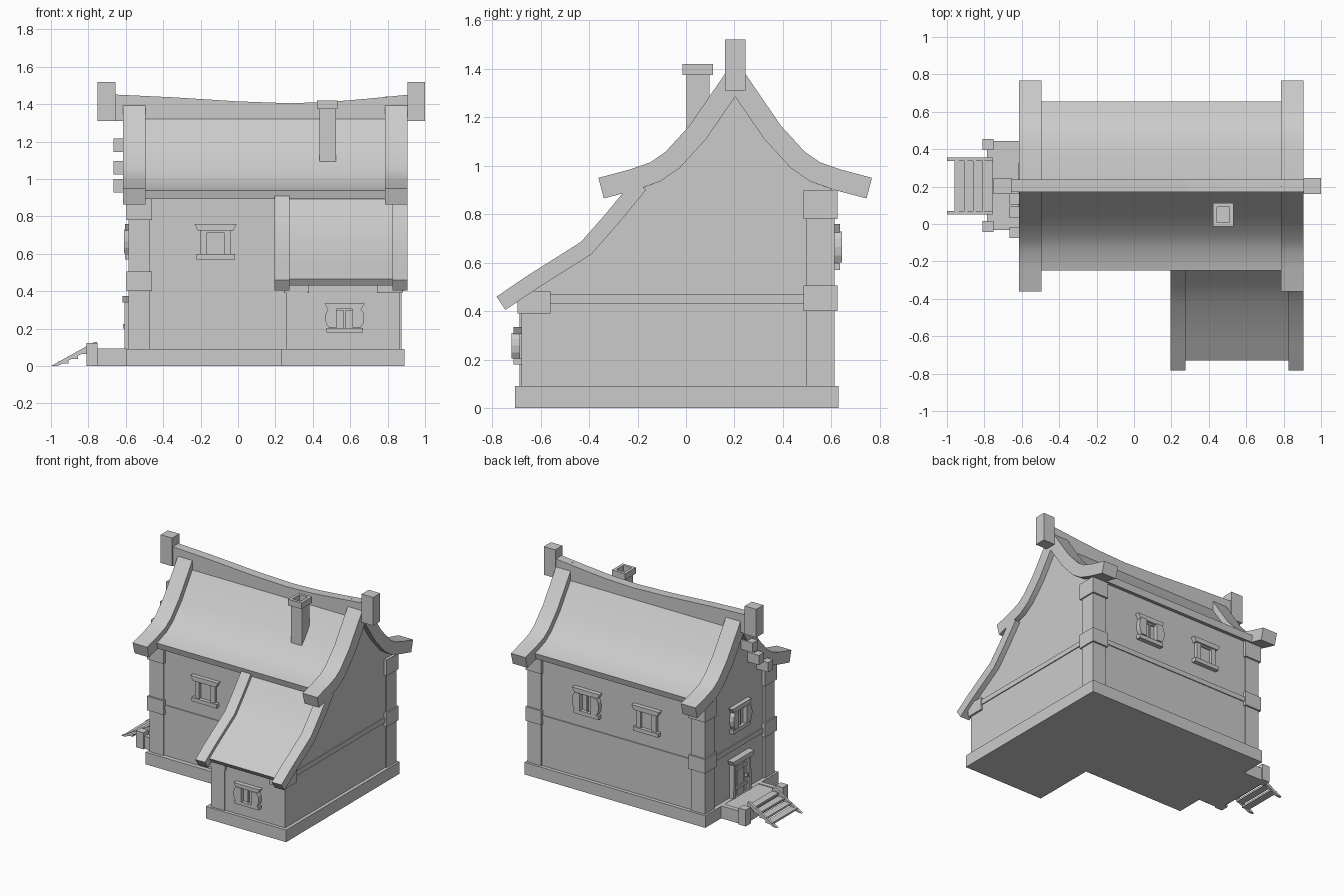
import bpy, bmesh, math
from mathutils import Matrix, Vector

if "Cube" in bpy.data.objects:
    bpy.data.objects.remove(bpy.data.objects["Cube"])

RY = 0.203  # ridge line


def finish(name, bm, smooth=False, mat=None):
    bmesh.ops.recalc_face_normals(bm, faces=bm.faces)
    if mat:
        bm.transform(mat)
    me = bpy.data.meshes.new(name)
    bm.to_mesh(me)
    bm.free()
    if smooth:
        me.shade_smooth()
        me.set_sharp_from_angle(angle=math.radians(32))
    ob = bpy.data.objects.new(name, me)
    bpy.context.collection.objects.link(ob)
    return ob


def prism(name, pts, axis, a, b, smooth=False, mat=None):
    """Extrude a 2D outline along an axis from a to b."""
    place = {'x': lambda p, t: (t, p[0], p[1]),
             'y': lambda p, t: (p[0], t, p[1]),
             'z': lambda p, t: (p[0], p[1], t)}[axis]
    bm = bmesh.new()
    lo = [bm.verts.new(place(p, a)) for p in pts]
    hi = [bm.verts.new(place(p, b)) for p in pts]
    bm.faces.new(lo)
    bm.faces.new(hi)
    n = len(pts)
    for i in range(n):
        j = (i + 1) % n
        bm.faces.new((lo[i], lo[j], hi[j], hi[i]))
    return finish(name, bm, smooth, mat)


def box(name, x0, x1, y0, y1, z0, z1, mat=None):
    return prism(name, [(x0, y0), (x1, y0), (x1, y1), (x0, y1)], 'z', z0, z1, mat=mat)


def offset(pts, t):
    """Offset a polyline to the upper side with mitred corners."""
    v = [Vector(p) for p in pts]
    out = []
    for i, p in enumerate(v):
        dirs = []
        if i > 0:
            dirs.append((p - v[i - 1]).normalized())
        if i < len(v) - 1:
            dirs.append((v[i + 1] - p).normalized())
        ns = [Vector((-d.y, d.x)) * (1 if d.x > 0 else -1) for d in dirs]
        n = sum(ns, Vector((0, 0))).normalized()
        out.append(tuple(p + n * (t / n.dot(ns[0]))))
    return out


def main_roof(name, half, t, x0, x1):
    inner = [(RY - d, z) for d, z in half] + [(RY + d, z) for d, z in half[-2::-1]]
    prism(name, inner + offset(inner, t)[::-1], 'x', x0, x1, True)


# Plinth and walls
prism("plinth", [(-.6, -.23), (.23, -.23), (.23, -.705), (.89, -.705), (.89, .63), (-.6, .63)], 'z', 0, .09)
half = [(.542, .865), (.41, .9), (.31, .935), (.23, .99), (.12, 1.11), (0, 1.285)]
gable = [(RY - .4, .09), (RY - .4, .903)] + [(RY - d, z) for d, z in half[2:]]
gable += [(RY + d, z) for d, z in half[-2:1:-1]] + [(RY + .4, .903), (RY + .4, .09)]
prism("main_walls", gable, 'x', -.57, .865)
wing = [(-.745, .405), (-.62, .49), (-.39, .635), (-.28, .76), (-.165, .9)]
prism("wing_walls", [(-.68, .09), (-.68, .45)] + wing[1:] + [(-.1, .9), (-.1, .09)], 'x', .265, .865)

# Main roof with raised barge boards
eave = [(.44, .892)] + half[1:]
main_roof("main_roof", eave, .048, -.5, .79)
main_roof("barge_board_left", half, .088, -.615, -.495)
main_roof("barge_board_right", half, .088, .785, .905)

# Wing roof
wp = [(-.705, .432)] + wing[1:]
prism("wing_roof", wp + offset(wp, .042)[::-1], 'x', .27, .83, True)
for nm, a in (("left", .195), ("right", .825)):
    prism("wing_barge_" + nm, wing + offset(wing, .066)[::-1], 'x', a, a + .08, True)

# Sagging ridge beam with end blocks
sag = [(.92, 1.452), (.7, 1.43), (.5, 1.413), (.28, 1.405), (0, 1.415), (-.35, 1.437), (-.67, 1.452)]
prism("ridge_beam", [(-.67, 1.31), (.92, 1.31)] + sag, 'y', .17, .237)
for nm, a in (("left", -.75), ("right", .905)):
    box("ridge_end_" + nm, a, a + .095, .161, .245, 1.31, 1.52)

# Corner posts with blocks
for nm, x0, x1, y0, y1 in (("front_left", -.585, -.47, -.207, -.093),
                           ("back_left", -.585, -.47, .498, .612),
                           ("back_right", .765, .875, .498, .612)):
    box("post_" + nm, x0, x1, y0, y1, .09, .9)
    for i, (z0, z1) in enumerate(((.4, .505), (.78, .9))):
        box(f"post_block_{nm}_{i}", x0 - .01, x1 + .01, y0 - .013, y1 + .013, z0, z1)
box("wing_post", .258, .37, -.688, -.58, .09, .4)
box("wing_block_left", .245, .38, -.695, -.56, .39, .47)
box("wing_block_right", .742, .88, -.695, -.56, .39, .483)

# Horizontal belt beams
box("belt_main", -.578, .872, -.204, .61, .432, .468)
box("belt_wing", .262, .872, -.64, -.1, .432, .468)

# Purlin ends on the left gable
for i, (y, z) in enumerate(((.135, 1.18), (.063, 1.06), (-.045, .965))):
    box(f"purlin_end_{i}", -.665, -.55, y - .03, y + .03, z - .036, z + .036)

# Hollow chimney
def hollow(name, x0, x1, y0, y1, z0, z1, rim, deep):
    bm = bmesh.new()
    bmesh.ops.create_cube(bm, size=1)
    bm.transform(Matrix.Translation(((x0 + x1) / 2, (y0 + y1) / 2, (z0 + z1) / 2))
                 @ Matrix.Diagonal((x1 - x0, y1 - y0, z1 - z0, 1)))
    bm.faces.ensure_lookup_table()
    top = max(bm.faces, key=lambda f: f.calc_center_median().z)
    bmesh.ops.inset_region(bm, faces=[top], thickness=rim)
    r = bmesh.ops.extrude_discrete_faces(bm, faces=[top])
    bmesh.ops.translate(bm, verts=r["faces"][0].verts, vec=(0, 0, -deep))
    finish(name, bm)

hollow("chimney", .435, .523, .003, .097, 1.05, 1.378, .02, .06)
hollow("chimney_cap", .422, .532, -.014, .112, 1.375, 1.42, .03, .044)


# Windows, modelled facing -y then turned
def window(name, loc, turn=0, shutters=False, sx=1, sz=1):
    m = Matrix.Translation(loc) @ Matrix.Rotation(turn, 4, 'Z') @ Matrix.Diagonal((sx, 1, sz, 1))
    prism(name + "_lintel", [(-.095, .06), (.095, .06), (.113, .095), (-.113, .095)], 'y', -.033, .01, mat=m)
    box(name + "_sill", -.103, .103, -.033, .01, -.095, -.066, m)
    box(name + "_rail", -.05, .05, -.016, .01, .05, .064, m)
    box(name + "_pane", -.05, .05, -.006, .01, -.07, .06, m)
    for s in (-1, 1):
        prism(f"{name}_jamb_{s}", [(s * .046, -.07), (s * .082, -.07), (s * .082, .065), (s * .046, .065)],
              'y', -.024, .01, mat=m)
        if shutters:
            prism(f"{name}_shutter_{s}", [(s * .045, -.064), (s * .09, -.064), (s * .105, -.035),
                  (s * .11, 0), (s * .105, .035), (s * .09, .064), (s * .045, .064)], 'y', -.04, -.005, mat=m)
    if shutters:
        box(name + "_mullion", -.005, .005, -.018, .01, -.07, .06, m)

window("front_window", (-.12, -.195, .665))
window("wing_window", (.57, -.68, .257), 0, True, .95, .81)
window("back_window", (-.11, .603, .665), math.pi)
window("back_shutter_window", (.38, .603, .665), math.pi, True)
window("left_window", (-.57, .2, .665), -math.pi / 2, True)

# Door on the left side
dm = Matrix.Translation((-.57, .2, .09)) @ Matrix.Rotation(-math.pi / 2, 4, 'Z')
for i in range(4):
    x = -.075 + i * .038
    box(f"door_plank_{i}", x, x + .035, -.02, .01, 0, .25, dm)
for s in (-1, 1):
    prism(f"door_jamb_{s}", [(s * .075, 0), (s * .105, 0), (s * .1, .26), (s * .075, .26)], 'y', -.036, .01, mat=dm)
prism("door_lintel", [(-.11, .25), (.11, .25), (.125, .285), (-.125, .285)], 'y', -.048, .01, mat=dm)
for i, z in enumerate((.05, .19)):
    box(f"door_brace_{i}", -.072, .072, -.028, .01, z, z + .022, dm)
box("door_handle", .045, .058, -.045, -.01, .11, .135, dm)

# Porch, posts and steps
box("porch", -.785, -.6, .0, .41, 0, .088)
for nm, y in (("front", -.013), ("back", .425)):
    box("porch_post_" + nm, -.81, -.75, y - .03, y + .03, 0, .122)
    box("porch_edge_" + nm, -.76, -.6, y - .018, y + .018, 0, .093)
for nm, y in (("front", .06), ("back", .347)):
    prism("stair_stringer_" + nm, [(-1, 0), (-.965, 0), (-.755, .105), (-.755, .128), (-.77, .128)],
          'y', y - .009, y + .009)
for i in range(4):
    x, z = -.96 + i * .05, .014 + i * .025
    box(f"stair_tread_{i}", x, x + .055, .055, .355, z, z + .014)
